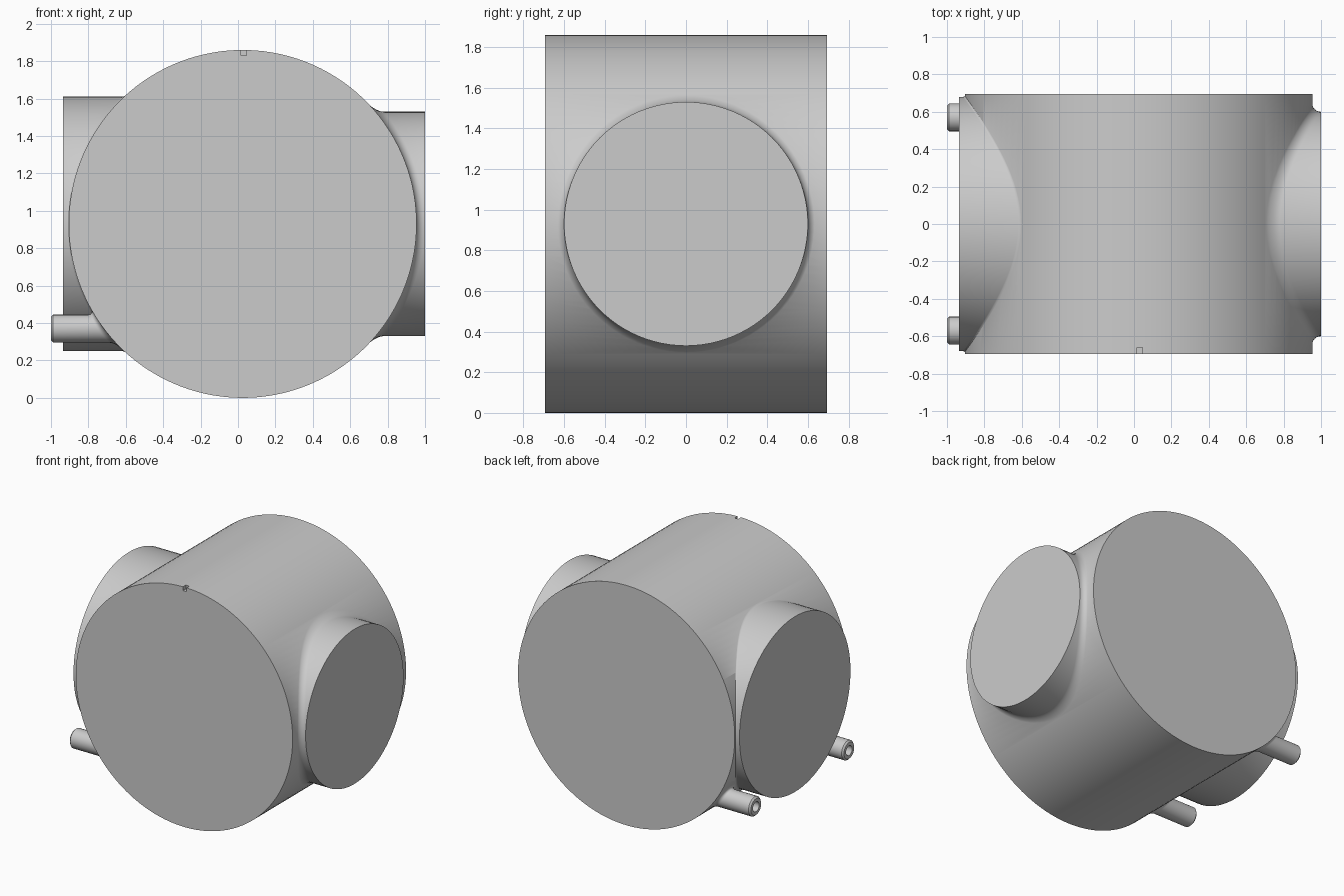
import bpy, bmesh
from math import sin, cos, pi, sqrt

if "Cube" in bpy.data.objects:
    bpy.data.objects.remove(bpy.data.objects["Cube"])

CX, CZ, R, HALF = 0.025, 0.93, 0.93, 0.695   # main drum, axis along y


def new_object(name, bm):
    bmesh.ops.recalc_face_normals(bm, faces=bm.faces)
    me = bpy.data.meshes.new(name)
    bm.to_mesh(me)
    bm.free()
    ob = bpy.data.objects.new(name, me)
    bpy.context.collection.objects.link(ob)
    return ob


def loft(name, rings):
    bm = bmesh.new()
    loops = [[bm.verts.new(p) for p in ring] for ring in rings]
    n = len(loops[0])
    for a, b in zip(loops, loops[1:]):
        for i in range(n):
            j = (i + 1) % n
            bm.faces.new((a[i], a[j], b[j], b[i]))
    bm.faces.new(loops[0])
    bm.faces.new(loops[-1])
    return new_object(name, bm)


def boolean(target, other, op):
    mod = target.modifiers.new(op, 'BOOLEAN')
    mod.operation, mod.solver, mod.object = op, 'EXACT', other
    bpy.context.view_layer.objects.active = target
    bpy.ops.object.modifier_apply(modifier=mod.name)
    bpy.data.objects.remove(other)


def boss(name, side, y0, z0, r, tip, fillet, n, chamfer=0.0):
    """Cylinder along x with a fillet that follows the drum's surface."""
    def ring(rr, x=None, lift=0.0):
        pts = []
        for i in range(n):
            a = 2 * pi * i / n
            y, z = y0 + rr * cos(a), z0 + rr * sin(a)
            px = CX + side * (sqrt(max(R * R - (z - CZ) ** 2, 0)) + lift) if x is None else x
            if x is None:
                px = min(px, tip - 0.002) if side > 0 else max(px, tip + 0.002)
            pts.append((px, y, z))
        return pts
    rings = [ring(r + fillet, CX + side * 0.35)]
    for k in range(7):
        t = k / 6 * pi / 2
        rings.append(ring(r + fillet * (1 - sin(t)), lift=fillet * (1 - cos(t)) - 0.002))
    if chamfer:
        rings.append(ring(r, tip - side * chamfer))
    rings.append(ring(r - chamfer, tip))
    return loft(name, rings)


def x_cylinder(name, y, z, r, x0, x1, n=20):
    return loft(name, [[(x, y + r * cos(2 * pi * i / n), z + r * sin(2 * pi * i / n))
                        for i in range(n)] for x in (x0, x1)])


def box(name, x0, x1, y0, y1, z0, z1):
    return loft(name, [[(x, y, z) for x, y in ((x0, y0), (x1, y0), (x1, y1), (x0, y1))]
                       for z in (z0, z1)])


# Main drum
N = 128
drum = loft("drum_body", [[(CX + R * cos(2 * pi * (i + .5) / N), y, CZ + R * sin(2 * pi * (i + .5) / N))
                          for i in range(N)] for y in (-HALF, HALF)])

# Side bosses
boolean(drum, boss("right_boss", 1, 0, CZ, 0.6, 1.0, 0.045, 96), 'UNION')
boolean(drum, boss("left_boss", -1, 0, CZ, 0.68, -0.935, 0.012, 96), 'UNION')

# Two hollow pegs with flared roots
for s in (-1, 1):
    boolean(drum, boss("peg", -1, s * 0.57, 0.37, 0.075, -1.0, 0.035, 24, 0.012), 'UNION')
    boolean(drum, x_cylinder("peg_hole", s * 0.57, 0.37, 0.038, -1.05, -0.9), 'DIFFERENCE')

# Small locating notch in the front rim
boolean(drum, box("notch", 0.015, 0.045, -0.75, -0.66, 1.83, 1.9), 'DIFFERENCE')

bpy.ops.object.select_all(action='DESELECT')
drum.select_set(True)
bpy.context.view_layer.objects.active = drum
bpy.ops.object.shade_smooth_by_angle(angle=0.52)
